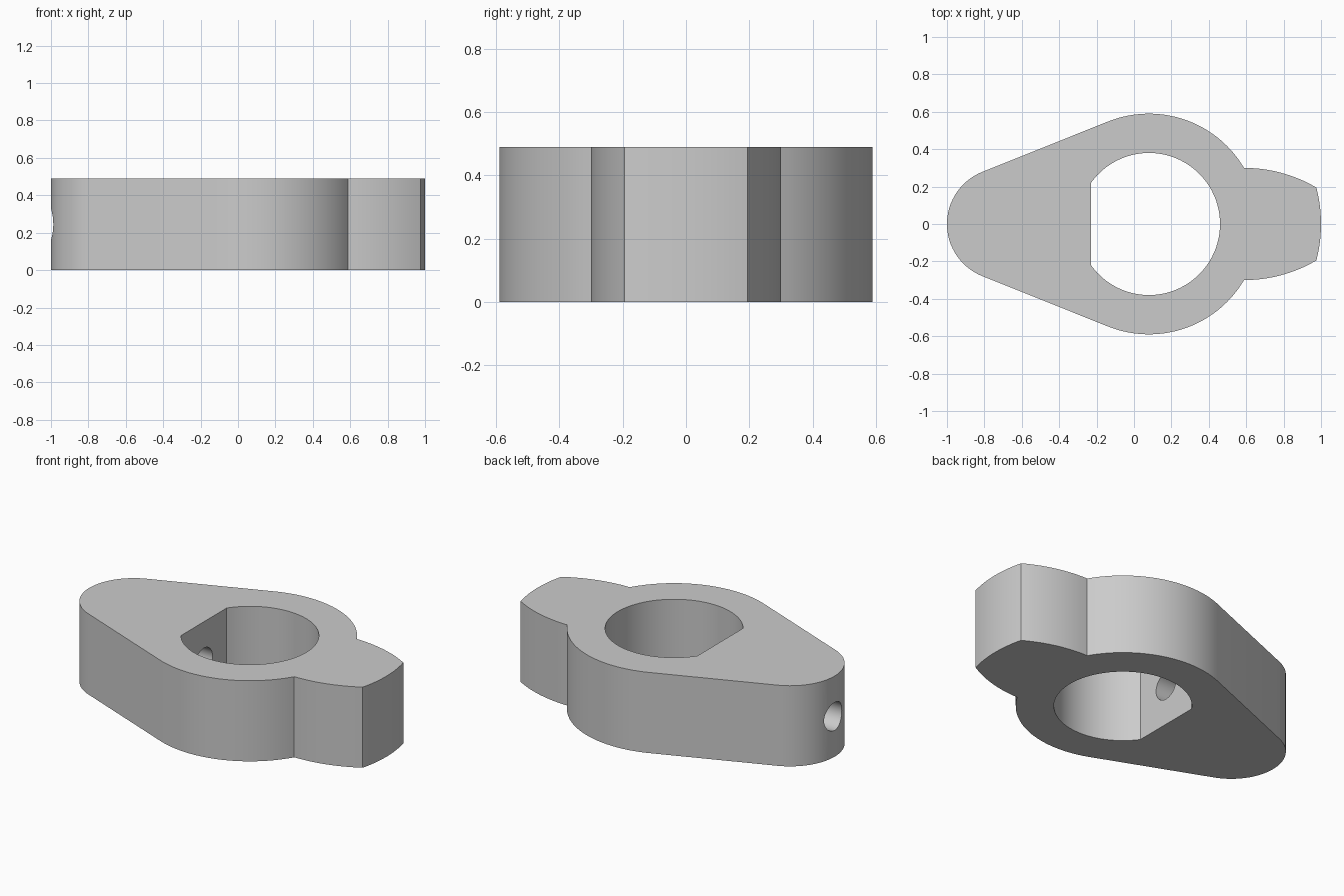
import bpy, bmesh
from math import sin, cos, acos, asin, pi, radians, sqrt
from mathutils import Vector, Matrix

if "Cube" in bpy.data.objects:
    bpy.data.objects.remove(bpy.data.objects["Cube"], do_unlink=True)

HEIGHT = 0.49
HUB_X, HUB_R, BORE_R, FLAT_X = 0.08, 0.59, 0.38, -0.23
TAIL_X, TAIL_R = -0.70, 0.30
PIN_R = 0.085

grey = bpy.data.materials.new("plain grey")
grey.use_nodes = True
colour = (0.6, 0.6, 0.6, 1)
grey.diffuse_color = colour
grey.node_tree.nodes["Principled BSDF"].inputs["Base Color"].default_value = colour


def arc(cx, cy, r, a0, a1, n):
    return [(cx + r * cos(a0 + (a1 - a0) * i / n),
             cy + r * sin(a0 + (a1 - a0) * i / n)) for i in range(n + 1)]


def make_object(name, bm):
    bmesh.ops.recalc_face_normals(bm, faces=bm.faces)
    mesh = bpy.data.meshes.new(name)
    bm.to_mesh(mesh)
    bm.free()
    mesh.materials.append(grey)
    obj = bpy.data.objects.new(name, mesh)
    bpy.context.collection.objects.link(obj)
    return obj


def prism(name, outline, z0, z1):
    bm = bmesh.new()
    face = bm.faces.new([bm.verts.new((x, y, z0)) for x, y in outline])
    top = bmesh.ops.extrude_face_region(bm, geom=[face])["geom"]
    bmesh.ops.translate(bm, vec=(0, 0, z1 - z0),
                        verts=[v for v in top if isinstance(v, bmesh.types.BMVert)])
    return make_object(name, bm)


# Upper half of the outline, from nose tip to tail end
shoulder_y, tip_x, tip_y = 0.30, 0.975, 0.195
shoulder_x = HUB_X + sqrt(HUB_R ** 2 - shoulder_y ** 2)
dx, dy = tip_x - shoulder_x, shoulder_y - tip_y
side_r = (dx * dx + dy * dy) / (2 * dy)
end_r = (tip_y ** 2 + (1 - tip_x) ** 2) / (2 * (1 - tip_x))
tangent = pi - acos((HUB_R - TAIL_R) / (HUB_X - TAIL_X))

half = arc(1 - end_r, 0, end_r, 0, asin(tip_y / end_r), 6)
half += arc(shoulder_x, shoulder_y - side_r, side_r,
            pi / 2 - asin(dx / side_r), pi / 2, 10)[1:]
half += arc(HUB_X, 0, HUB_R, asin(shoulder_y / HUB_R), tangent, 28)[1:]
half += arc(TAIL_X, 0, TAIL_R, tangent, pi, 16)
outline = half + [(x, -y) for x, y in reversed(half[1:-1])]
body = prism("lever_body", outline, 0, HEIGHT)

# D-shaped bore
flat_angle = acos((FLAT_X - HUB_X) / BORE_R)
bore = prism("bore_cutter", arc(HUB_X, 0, BORE_R, -flat_angle, flat_angle, 72),
             -0.1, HEIGHT + 0.1)

# Round pin hole from the tail end into the bore
bm = bmesh.new()
start, end = -1.1, HUB_X
place = Matrix.Translation(((start + end) / 2, 0, HEIGHT / 2)) @ Matrix.Rotation(pi / 2, 4, "Y")
bmesh.ops.create_cone(bm, cap_ends=True, segments=40, radius1=PIN_R, radius2=PIN_R,
                      depth=end - start, matrix=place)
pin = make_object("pin_hole_cutter", bm)

# Cut the holes, then drop the cutters
bpy.context.view_layer.objects.active = body
body.select_set(True)
for cutter in (bore, pin):
    cutter.hide_render = True
    mod = body.modifiers.new(cutter.name, "BOOLEAN")
    mod.operation, mod.solver, mod.object = "DIFFERENCE", "EXACT", cutter
    bpy.ops.object.modifier_apply(modifier=mod.name)
    bpy.data.objects.remove(cutter, do_unlink=True)

bpy.ops.object.select_all(action="DESELECT")
body.select_set(True)
bpy.ops.object.shade_smooth_by_angle(angle=radians(25))
